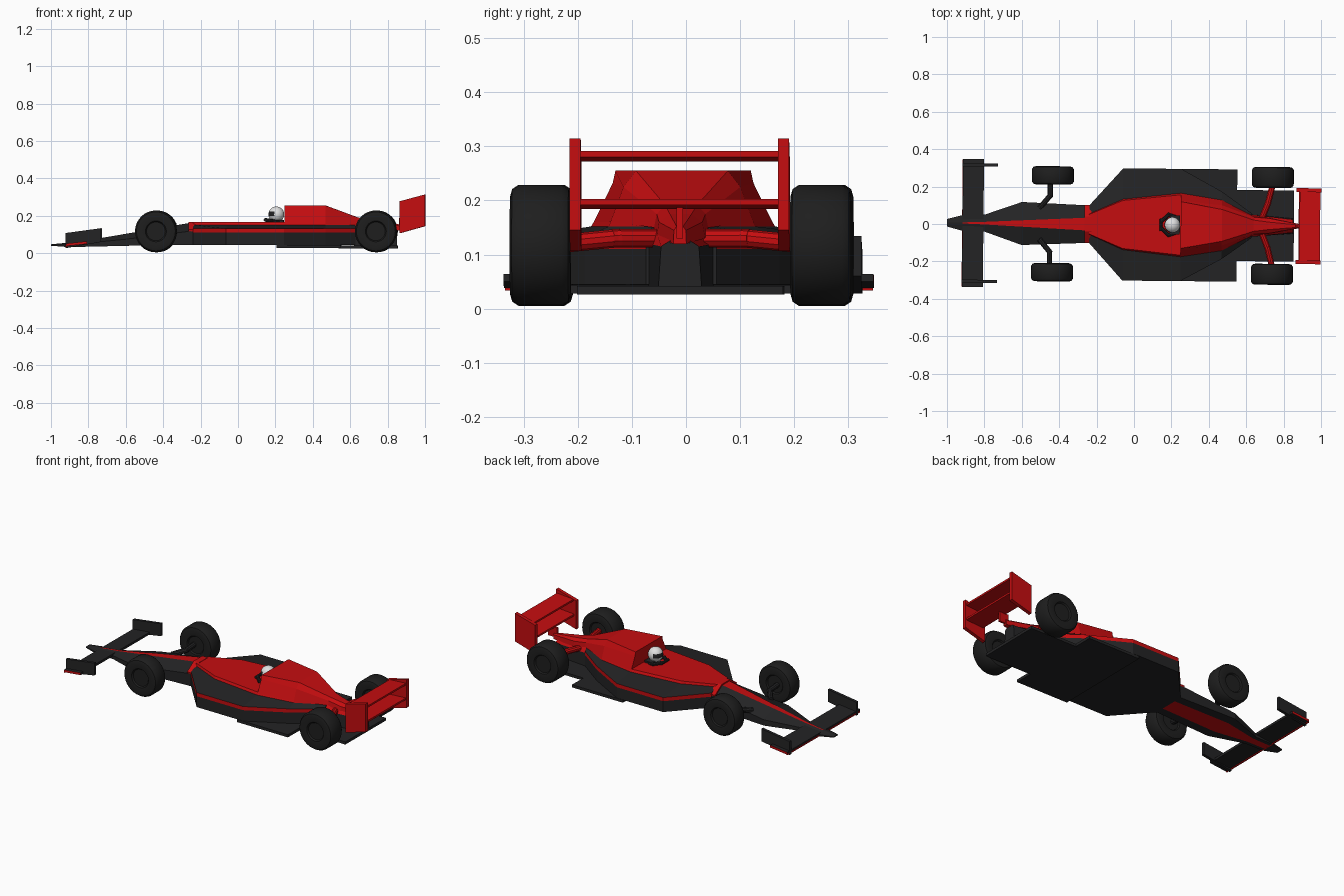
import bpy, bmesh, math
from mathutils import Vector, Matrix

if "Cube" in bpy.data.objects:
    bpy.data.objects.remove(bpy.data.objects["Cube"])


def material(name, rgb):
    m = bpy.data.materials.new(name)
    m.use_nodes = True
    m.diffuse_color = (*rgb, 1)
    m.node_tree.nodes["Principled BSDF"].inputs["Base Color"].default_value = (*rgb, 1)
    return m


MATS = [material("red_paint", (0.56, 0.004, 0.005)),
        material("black_paint", (0.017, 0.017, 0.018)),
        material("white_helmet", (0.75, 0.75, 0.75)),
        material("tyre_rubber", (0.013, 0.013, 0.013))]
RED, BLACK, WHITE, TYRE = range(4)
YAW = Matrix.Translation((0, -0.003, 0)) @ Matrix.Rotation(-0.0095, 4, 'Z')


def finish(name, bm, smooth=False):
    """Turn a bmesh into a named object with the shared palette."""
    bmesh.ops.recalc_face_normals(bm, faces=bm.faces)
    bm.transform(YAW)
    me = bpy.data.meshes.new(name)
    bm.to_mesh(me)
    bm.free()
    for m in MATS:
        me.materials.append(m)
    ob = bpy.data.objects.new(name, me)
    bpy.context.collection.objects.link(ob)
    if smooth:
        bpy.ops.object.select_all(action='DESELECT')
        ob.select_set(True)
        bpy.context.view_layer.objects.active = ob
        bpy.ops.object.shade_smooth_by_angle(angle=math.radians(35))
    return ob


def loft(name, sections, colours):
    """Mirrored half sections (x, [(y, z)...]); colours: each strip, then top, bottom."""
    bm = bmesh.new()
    m = len(sections[0][1])
    rings = []
    for x, half in sections:
        pts = half + [(-y, z) for y, z in reversed(half)]
        rings.append([bm.verts.new((x, y, z)) for y, z in pts])
    n = 2 * m
    for a, b in zip(rings, rings[1:]):
        for i in range(n):
            j = (i + 1) % n
            f = bm.faces.new((a[i], a[j], b[j], b[i]))
            f.material_index = colours[i] if i < m else colours[n - 2 - i] if i < n - 1 else colours[m]
    for ring in (rings[0], rings[-1]):
        bm.faces.new(ring).material_index = colours[0]
    return finish(name, bm)


def plate(name, profile, y0, y1, colour, edge=None):
    """Side profile in x, z extruded across y; edge colours the end caps."""
    bm = bmesh.new()
    a, b = [[bm.verts.new((x, y, z)) for x, z in profile] for y in (y0, y1)]
    for i in range(len(a)):
        j = (i + 1) % len(a)
        bm.faces.new((a[i], a[j], b[j], b[i])).material_index = colour
    for cap in (a, b):
        bm.faces.new(cap).material_index = colour if edge is None else edge
    return finish(name, bm)


def box(name, x0, x1, y0, y1, z0, z1, colour):
    return plate(name, [(x0, z0), (x1, z0), (x1, z1), (x0, z1)], y0, y1, colour)


def rod(name, path, radius, colour):
    """Round bar through a few points."""
    bm = bmesh.new()
    for p, q in zip(path, path[1:]):
        p, q = Vector(p), Vector(q)
        turn = (q - p).to_track_quat('Z', 'Y').to_matrix().to_4x4()
        bmesh.ops.create_cone(bm, cap_ends=True, segments=10, radius1=radius, radius2=radius,
                              depth=(q - p).length + radius,
                              matrix=Matrix.Translation((p + q) / 2) @ turn)
    for f in bm.faces:
        f.material_index = colour
    return finish(name, bm)


def wheel(name, x, y, half_width, side):
    """Lathed tyre with rounded shoulders and a dished hub."""
    w = half_width
    outer = [(0.02, w - 0.012), (0.05, w - 0.012), (0.056, w - 0.004),
             (0.09, w), (0.104, w - 0.004), (0.112, w - 0.016)]
    profile = outer + [(r, -v) for r, v in reversed(outer)]
    bm = bmesh.new()
    n = 32
    rings = []
    for r, v in profile:
        rings.append([bm.verts.new((x + r * math.cos(math.tau * k / n), y + side * v,
                                    0.117 + r * math.sin(math.tau * k / n))) for k in range(n)])
    for a, b in zip(rings, rings[1:]):
        for k in range(n):
            bm.faces.new((a[k], a[(k + 1) % n], b[(k + 1) % n], b[k]))
    for ring in (rings[0], rings[-1]):
        bm.faces.new(ring)
    for f in bm.faces:
        f.material_index = TYRE
    return finish(name, bm, True)


# Nose: black flanks, red spine and red keel underneath
def nose_section(x, w, spine, low, side, top):
    return x, [(w * 0.5, low), (w, low), (w, side), (spine, top)]


loft("nose", [nose_section(-1.0, 0.02, 0.004, 0.04, 0.044, 0.048),
              nose_section(-0.917, 0.042, 0.004, 0.034, 0.045, 0.056)], [BLACK] * 5)
loft("nose_cone", [nose_section(-0.917, 0.042, 0.003, 0.034, 0.045, 0.056),
                   nose_section(-0.8, 0.045, 0.007, 0.035, 0.055, 0.07),
                   nose_section(-0.6, 0.115, 0.017, 0.04, 0.075, 0.104),
                   nose_section(-0.24, 0.1, 0.035, 0.045, 0.12, 0.165)],
     [BLACK, BLACK, BLACK, RED, RED])
loft("nose_collar", [(x, [(0.1, 0.115), (0.102, 0.126), (0.04, 0.168)]) for x in (-0.265, -0.228)],
     [RED] * 4)


# Main body: black side pods with a red belt, red cockpit surround
def body_section(x, w, inner, low=0.045):
    return x, [(w, low), (w, 0.11), (w, 0.132), (inner, 0.152), (inner * 0.95, 0.166)]


loft("side_pods", [body_section(-0.24, 0.1, 0.055), body_section(-0.06, 0.3, 0.135),
                   body_section(0.25, 0.3, 0.17), body_section(0.47, 0.18, 0.135),
                   body_section(0.63, 0.065, 0.052)],
     [BLACK, RED, BLACK, RED, RED, BLACK])
loft("gearbox", [(0.62, [(0.06, 0.04), (0.06, 0.12), (0.05, 0.155)]),
                 (0.85, [(0.04, 0.04), (0.035, 0.115), (0.012, 0.13)])],
     [BLACK, RED, RED, BLACK])

# Engine cover tapering to the tail
loft("engine_cover", [(0.25, [(0.165, 0.16), (0.13, 0.232), (0.125, 0.255)]),
                      (0.47, [(0.132, 0.16), (0.108, 0.225), (0.085, 0.255)]),
                      (0.64, [(0.05, 0.15), (0.045, 0.175), (0.03, 0.192)]),
                      (0.72, [(0.045, 0.13), (0.04, 0.16), (0.02, 0.175)]),
                      (0.88, [(0.012, 0.12), (0.011, 0.145), (0.006, 0.152)])],
     [RED] * 4)

# Stepped floor
box("floor", 0.21, 0.55, -0.3, 0.3, 0.028, 0.044, BLACK)
box("diffuser", 0.54, 0.855, -0.19, 0.19, 0.026, 0.042, BLACK)

# Front wing
plate("front_wing", [(-0.917, 0.038), (-0.805, 0.05), (-0.805, 0.064), (-0.917, 0.052)],
      -0.342, 0.342, BLACK, RED)
box("front_wing_lip", -0.919, -0.912, -0.34, 0.34, 0.034, 0.042, RED)

# Rear wing
for name, low, front in (("rear_wing_upper", 0.272, 0.885), ("rear_wing_lower", 0.184, 0.88)):
    plate(name, [(front, low), (0.995, low + 0.008), (0.995, low + 0.019), (front, low + 0.011)],
          -0.186, 0.186, RED)
box("rear_wing_pylon", 0.86, 0.92, -0.006, 0.006, 0.13, 0.188, RED)

# Parts repeated on both sides
for side, tag in ((1, "left"), (-1, "right")):
    plate(f"front_endplate_{tag}", [(-0.92, 0.028), (-0.73, 0.06), (-0.73, 0.134), (-0.92, 0.108)],
          side * 0.303, side * 0.32, BLACK)
    plate(f"rear_endplate_{tag}", [(0.866, 0.107), (1.0, 0.145), (1.0, 0.314), (0.866, 0.278)],
          side * 0.182, side * 0.203, RED)
    wheel(f"front_wheel_{tag}", -0.436, side * 0.259, 0.049, side)
    wheel(f"rear_wheel_{tag}", 0.74, side * 0.259, 0.056, side)
    rod(f"front_suspension_{tag}", [(-0.5, side * 0.09, 0.095), (-0.45, side * 0.15, 0.11),
                                    (-0.45, side * 0.23, 0.117)], 0.015, BLACK)
    rod(f"rear_suspension_{tag}", [(0.68, side * 0.03, 0.13), (0.715, side * 0.12, 0.13),
                                   (0.74, side * 0.22, 0.12)], 0.017, RED)
    rod(f"driver_arm_{tag}", [(0.215, side * 0.045, 0.165), (0.185, side * 0.055, 0.172),
                              (0.15, side * 0.022, 0.178)], 0.01, BLACK)

# Driver: shoulders, steering wheel and helmet with visor
box("driver_shoulders", 0.19, 0.245, -0.05, 0.05, 0.16, 0.177, BLACK)
rod("steering_wheel", [(0.145, -0.03, 0.178), (0.145, 0.03, 0.178)], 0.008, BLACK)
rod("driver_neck", [(0.21, 0, 0.165), (0.208, 0, 0.185)], 0.03, WHITE)
helmet = bmesh.new()
bmesh.ops.create_uvsphere(helmet, u_segments=24, v_segments=16, radius=0.042)
for face in helmet.faces:
    c = face.calc_center_median()
    face.material_index = BLACK if c.x < -0.012 and -0.006 < c.z < 0.014 else WHITE
bmesh.ops.translate(helmet, verts=helmet.verts, vec=(0.205, 0, 0.208))
finish("driver_helmet", helmet, True)
